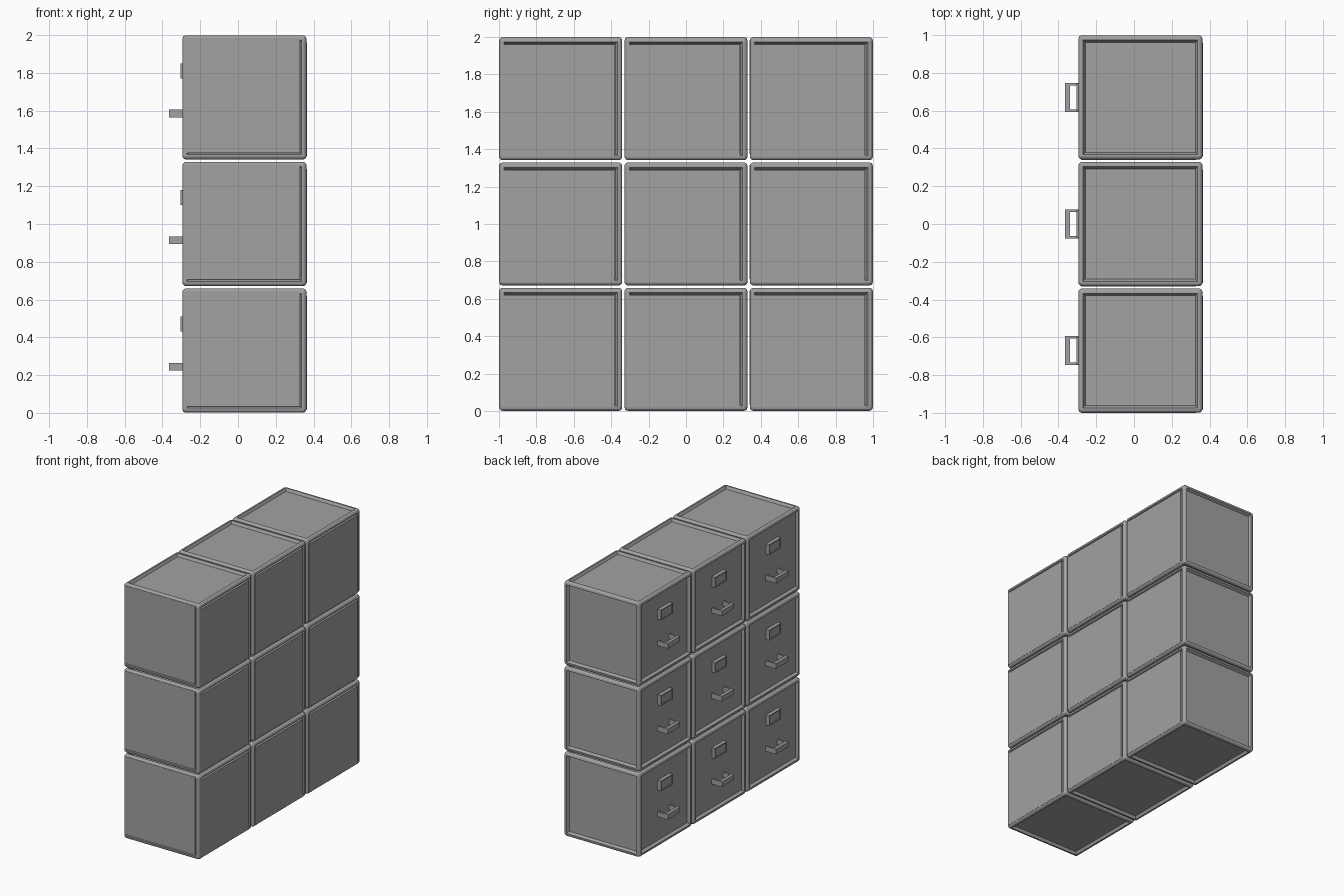
import bpy, bmesh
from mathutils import Matrix, Vector

if "Cube" in bpy.data.objects:
    bpy.data.objects.remove(bpy.data.objects["Cube"], do_unlink=True)

HALF = 0.329      # half the side of one box
PITCH = 0.67      # spacing of the boxes
CENTRE_X = 0.034
RECESS = 0.02

grey = bpy.data.materials.new("cabinet_grey")
grey.use_nodes = True
GREY = (0.36, 0.36, 0.36, 1)
grey.diffuse_color = GREY
grey.node_tree.nodes["Principled BSDF"].inputs["Base Color"].default_value = GREY


def add_box(bm, low, high):
    low, high = Vector(low), Vector(high)
    place = Matrix.Translation((low + high) / 2) @ Matrix.Diagonal((*(high - low), 1))
    return bmesh.ops.create_cube(bm, size=1, matrix=place)["verts"]


def finish(bm, name):
    bmesh.ops.recalc_face_normals(bm, faces=bm.faces[:])
    mesh = bpy.data.meshes.new(name)
    bm.to_mesh(mesh)
    bm.free()
    mesh.materials.append(grey)
    return mesh


def sink_faces(bm, faces, width, slope, depth):
    """Leave a flat rim, then slope each face down into a panel."""
    for face in faces:
        normal = face.normal.copy()
        bmesh.ops.inset_individual(bm, faces=[face], thickness=width)
        bmesh.ops.inset_individual(bm, faces=[face], thickness=slope)
        for vert in face.verts:
            vert.co -= normal * depth


# Box with rounded edges and recessed panels
bm = bmesh.new()
add_box(bm, (-HALF,) * 3, (HALF,) * 3)
bmesh.ops.bevel(bm, geom=bm.edges[:], offset=0.02, segments=3,
                profile=0.5, affect='EDGES')
bm.normal_update()
sides = sorted(bm.faces, key=lambda f: f.calc_area())[-6:]
sink_faces(bm, sides, 0.008, 0.016, RECESS)
box_mesh = finish(bm, "drawer_box")

# Cover plates, flush with the rims
bm = bmesh.new()
add_box(bm, (-0.315, -HALF - 0.001, -0.295), (0.295, -HALF + RECESS, 0.315))
front_mesh = finish(bm, "front_cover")
bm = bmesh.new()
add_box(bm, (HALF - RECESS, -0.312, -0.312), (HALF + 0.001, 0.288, 0.29))
side_mesh = finish(bm, "side_cover")

# Pull handle: two arms and a grip
bm = bmesh.new()
for side in (-1, 1):
    y = side * 0.07
    add_box(bm, (-0.39, y - 0.006, -0.105), (RECESS - HALF, y + 0.006, -0.065))
add_box(bm, (-0.399, -0.076, -0.105), (-0.374, 0.076, -0.065))
handle_mesh = finish(bm, "drawer_handle")

# Label holder with a shallow inset
bm = bmesh.new()
add_box(bm, (-0.338, -0.073, 0.1), (RECESS - HALF, 0.073, 0.18))
bm.normal_update()
outer = [f for f in bm.faces if f.normal.x < -0.9]
sink_faces(bm, outer, 0.01, 0.002, 0.006)
label_mesh = finish(bm, "label_holder")

# Three by three stack
for row in range(3):
    for column in range(3):
        spot = (CENTRE_X, (column - 1) * PITCH, HALF + row * PITCH + 0.001)
        for mesh in (box_mesh, front_mesh, side_mesh, handle_mesh, label_mesh):
            part = bpy.data.objects.new(f"{mesh.name}_{row + 1}_{column + 1}", mesh)
            part.location = spot
            bpy.context.collection.objects.link(part)
